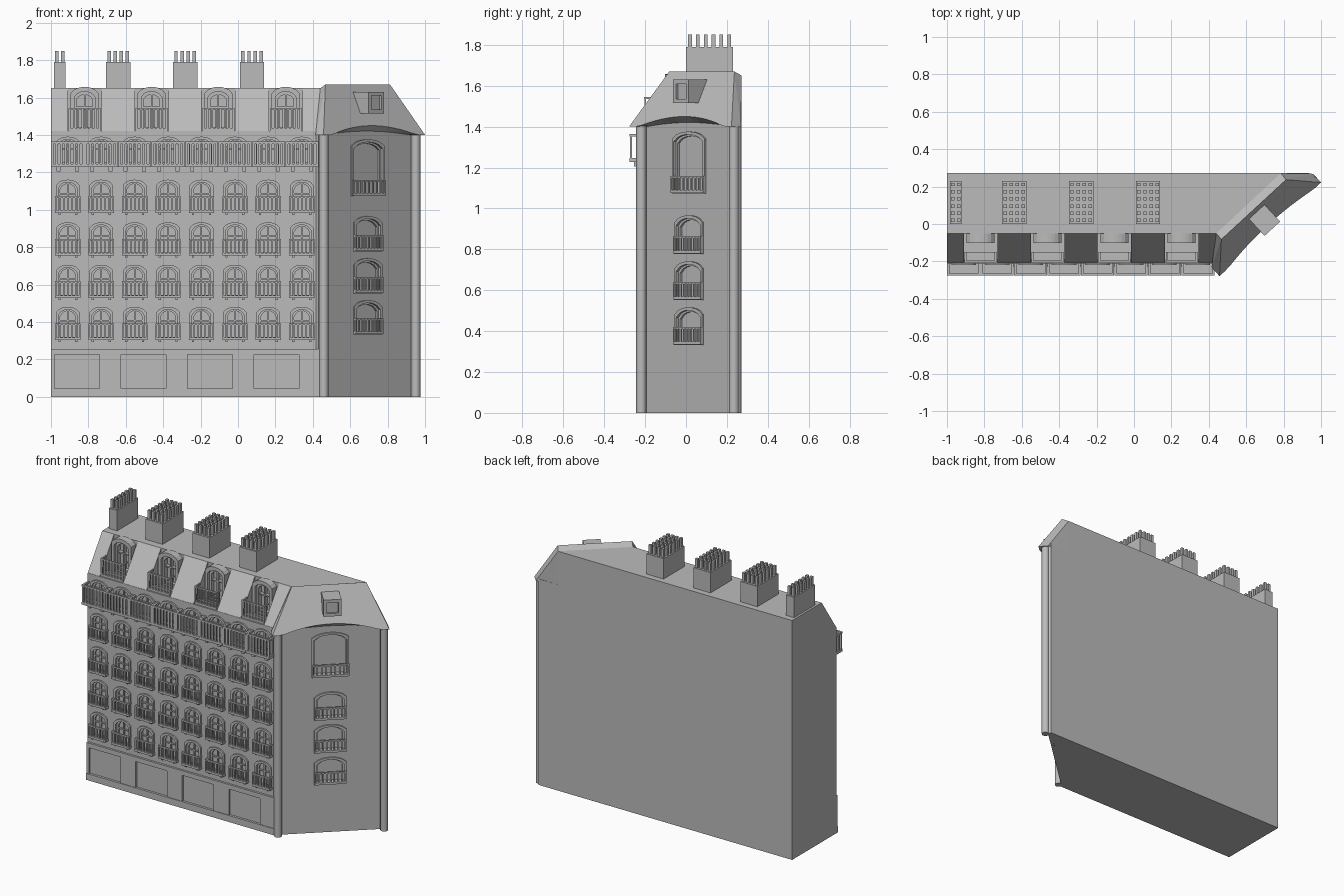
import bpy, bmesh, math
from mathutils import Matrix, Vector

if "Cube" in bpy.data.objects:
    bpy.data.objects.remove(bpy.data.objects["Cube"])

stone = bpy.data.materials.new("stone_grey")
stone.diffuse_color = (0.5, 0.5, 0.5, 1)
stone.use_nodes = True
stone.node_tree.nodes["Principled BSDF"].inputs["Base Color"].default_value = stone.diffuse_color

# ---------- helpers ----------
def frame_matrix(u, w, origin):
    m = Matrix.Identity(4)
    for i, c in enumerate((Vector(u), Vector((0, 0, 1)), Vector(w), Vector(origin))):
        m.col[i][0:3] = c
    return m

def finish(bm, name, smooth=False):
    me = bpy.data.meshes.new(name)
    bm.normal_update()
    bm.to_mesh(me)
    bm.free()
    me.materials.append(stone)
    ob = bpy.data.objects.new(name, me)
    bpy.context.collection.objects.link(ob)
    return ob

def box(bm, M, u0, u1, v0, v1, w0, w1):
    c = Matrix.Translation(((u0 + u1) / 2, (v0 + v1) / 2, (w0 + w1) / 2))
    bmesh.ops.create_cube(bm, size=1, matrix=M @ c @ Matrix.Diagonal((u1 - u0, v1 - v0, w1 - w0, 1)))

def hull(bm, pts):
    bmesh.ops.convex_hull(bm, input=[bm.verts.new(p) for p in pts])

def prism(bm, poly, z0, z1):
    hull(bm, [(x, y, z) for x, y in poly for z in (z0, z1)])

def arch(uc, v0, v1, width, rise, n=8):
    h = width / 2
    pts = [(uc - h, v0), (uc + h, v0)]
    for i in range(n + 1):
        s = 1 - 2 * i / n
        pts.append((uc + h * s, v1 - rise * (1 - math.sqrt(1 - 0.9 * s * s)) / 0.684))
    return pts

def sides(bm, front, back):
    n = len(front)
    for i in range(n):
        j = (i + 1) % n
        bm.faces.new((back[i], back[j], front[j], front[i]))

def verts(bm, M, loop, w):
    return [bm.verts.new(M @ Vector((u, v, w))) for u, v in loop]

def ring(bm, M, outer, inner, w0, w1):
    of, ob_, nf, nb = (verts(bm, M, l, w) for l, w in ((outer, w1), (outer, w0), (inner, w1), (inner, w0)))
    sides(bm, of, ob_)
    sides(bm, nf[::-1], nb[::-1])
    for i in range(len(of)):
        j = (i + 1) % len(of)
        bm.faces.new((of[i], of[j], nf[j], nf[i]))

def pierced_wall(name, M, outer, holes, depth):
    bm = bmesh.new()
    edges, loops = [], []
    for l in [outer] + [h[::-1] for h in holes]:
        f = verts(bm, M, l, 0)
        edges += [bm.edges.new((f[i], f[(i + 1) % len(f)])) for i in range(len(f))]
        loops.append((f, l))
    bmesh.ops.triangle_fill(bm, use_beauty=True, edges=edges)
    w = M.col[2].to_3d()
    bm.normal_update()
    for f in bm.faces:
        if f.normal.dot(w) < 0:
            f.normal_flip()
    for f, l in loops:
        sides(bm, f, verts(bm, M, l, -depth))
    return finish(bm, name)

def railing(bm, M, u0, u1, v0, v1, w0, w1, n, bar=0.008, t=0.01):
    box(bm, M, u0, u1, v0 - t, v0 + t / 2, w0, w1)           # floor
    box(bm, M, u0, u1, v1 - t, v1, w1 - t, w1)               # top rail
    for k in range(n):
        u = u0 + bar / 2 + (u1 - u0 - bar) * k / (n - 1)
        box(bm, M, u - bar / 2, u + bar / 2, v0, v1 - t / 2, w1 - t * 0.9, w1 - t * 0.1)
    for u in (u0, u1 - t):
        box(bm, M, u, u + t, v1 - t, v1, w0, w1 - t)
        box(bm, M, u, u + t, v0, v1, (w0 + w1) / 2 - t, (w0 + w1) / 2)

def window(bm, M, uc, v0, v1, width, rise, cross=True):
    ring(bm, M, arch(uc, v0 - .002, v1 + .006, width + .012, rise), arch(uc, v0 + .004, v1 - .008, width - .016, rise), -.005, .010)
    ring(bm, M, arch(uc, v0, v1, width, rise), arch(uc, v0 + .014, v1 - .016, width - .034, rise), -.02, -.008)
    if cross:
        box(bm, M, uc - .004, uc + .004, v0, v1 - .01, -.02, -.009)
        m = v0 + (v1 - v0) * .6
        box(bm, M, uc - width / 2, uc + width / 2, m - .004, m + .004, -.02, -.010)

# ---------- frames: long front wall and the diagonal corner wall ----------
D, N = Vector((.735, .678, 0)), Vector((.678, -.735, 0))
BACK = .272
MF = frame_matrix((1, 0, 0), (0, -1, 0), (0, -.21, 0))
MC = frame_matrix(D, N, N * .455)
cols = [-.91 + .1787 * i for i in range(8)]
rows = [.305, .53, .757, .985]
dormers = [-.82, -.462, -.105, .255]

# solid core of the building, and the flat roof block
bm = bmesh.new()
prism(bm, [(-1, BACK), (-1, -.19), (.436, -.19), (.936, BACK)], 0, 1.42)
finish(bm, "building_core")
bm = bmesh.new()
prism(bm, [(-1, BACK), (-1, -.05), (.44, -.05), (.785, BACK)], 1.42, 1.65)
finish(bm, "flat_roof")

# front facade with window openings
holes = [arch(u, z, z + .17, .115, .03) for u in cols for z in rows]
holes += [arch(u, 1.24, 1.385, .12, .03) for u in cols]
pierced_wall("front_facade", MF, [(-1, 0), (.46, 0), (.46, 1.42), (-1, 1.42)], holes, .02)

# front windows and their small balconies
bw, bb = bmesh.new(), bmesh.new()
for u in cols:
    for z in rows:
        window(bw, MF, u, z, z + .17, .115, .03)
        railing(bb, MF, u - .0675, u + .0675, z + .008, z + .088, 0, .03, 7)
        for s in (-.045, .045):
            box(bb, MF, u + s - .006, u + s + .006, z - .012, z, 0, .02)
    window(bw, MF, u, 1.24, 1.385, .12, .03)
finish(bw, "front_windows")
finish(bb, "front_balconies")

# long upper balcony in eight bays
bm = bmesh.new()
for i in range(8):
    a = -1 + .179 * i
    railing(bm, MF, a + .001, a + .178, 1.24, 1.365, 0, .066, 8, .013, .012)
    for s in (.04, .139):
        box(bm, MF, a + s - .01, a + s + .01, 1.205, 1.23, 0, .045)
finish(bm, "long_balcony")

# ground floor shop front with recessed panels
bm = bmesh.new()
box(bm, MF, -1, .44, 0, .045, 0, .016)
box(bm, MF, -1, .44, .225, .257, 0, .014)
edges = [-1] + [x + d for x in (-.98, -.625, -.27, .085) for d in (0, .24)] + [.44]
for a, b in zip(edges[::2], edges[1::2]):
    box(bm, MF, a, b, .045, .225, 0, .012)
finish(bm, "shop_front")

# mansard slopes between the dormer slots
bm = bmesh.new()
cuts = [-1] + [d + s for d in dormers for s in (-.09, .09)] + [.455]
for a, b in zip(cuts[::2], cuts[1::2]):
    hull(bm, [(x, y, z) for x in (a, b) for y, z in ((-.208, 1.42), (-.05, 1.65), (-.05, 1.42))])
finish(bm, "mansard_slopes")

# dormer windows with balconies
MD = frame_matrix((1, 0, 0), (0, -1, 0), (0, -.05, 0))
bm, bb = bmesh.new(), bmesh.new()
for u in dormers:
    ring(bm, MD, arch(u, 1.42, 1.657, .15, .035), arch(u, 1.43, 1.632, .11, .03), 0, .052)
    ring(bm, MD, arch(u, 1.425, 1.64, .125, .03), arch(u, 1.44, 1.615, .085, .025), 0, .03)
    box(bm, MD, u - .004, u + .004, 1.43, 1.63, 0, .026)
    box(bm, MD, u - .055, u + .055, 1.545, 1.553, 0, .025)
    railing(bb, MD, u - .085, u + .085, 1.432, 1.545, .1, .155, 8, .010)
finish(bm, "dormer_windows")
finish(bb, "dormer_balconies")

# corner wall with its four windows
TC = .52
corner = [(.335, .51, .19), (.555, .735, .19), (.78, .96, .19), (1.075, 1.37, .225)]
pierced_wall("corner_wall", MC, [(.165, 0), (.87, 0), (.87, 1.43), (.165, 1.43)],
             [arch(TC, a, b, w, .035) for a, b, w in corner], .02)
bm, bb = bmesh.new(), bmesh.new()
for a, b, w in corner:
    window(bm, MC, TC, a, b, w, .035, False)
    railing(bb, MC, TC - w / 2 - .005, TC + w / 2 + .005, a + .01, a + .085, -.01, .02, 9)
finish(bm, "corner_windows")
finish(bb, "corner_railings")

# round columns at both ends of the corner wall
for name, t in (("left_column", .189), ("right_column", .858)):
    bm = bmesh.new()
    p = D * t + N * .472
    bmesh.ops.create_cone(bm, cap_ends=True, segments=12, radius1=.025, radius2=.025, depth=1.41,
                          matrix=Matrix.Translation((p.x, p.y, .705)))
    ob = finish(bm, name)
    bpy.context.view_layer.objects.active = ob
    ob.select_set(True)
    bpy.ops.object.shade_smooth_by_angle(angle=math.radians(40))
    ob.select_set(False)

# corner roof: sloped front with an arched eave, hips and a shallow back slope
def cp(t, n, z):
    p = D * t + N * n
    return bm.verts.new((p.x, min(p.y, BACK), z))

bm = bmesh.new()
K, T0, T1 = 18, .147, .886
low, wall, top = [], [], []
for i in range(K + 1):
    f = i / K
    t = T0 + (T1 - T0) * f
    s = max(0, 1 - ((t - TC) / .31) ** 2)
    z = 1.4 + .05 * s
    low.append(cp(t, .515 - .138 * (z - 1.4) / .27, z))
    wall.append(cp(t, .452, 1.4 + .018 * s))
    top.append(cp(.288 + .47 * f, .377, 1.67))
for i in range(K):
    bm.faces.new((low[i], low[i + 1], top[i + 1], top[i]))
    bm.faces.new((wall[i], wall[i + 1], low[i + 1], low[i]))
bl, br = bm.verts.new((.44, -.05, 1.65)), bm.verts.new((.785, BACK, 1.65))
bm.faces.new((wall[0], low[0], top[0]))
bm.faces.new((wall[0], top[0], bl))
bm.faces.new((low[-1], wall[-1], top[-1]))
bm.faces.new((wall[-1], br, top[-1]))
bm.faces.new(top + [br, bl])
kb = bm.verts.new((.785, BACK, 1.4))
bm.faces.new((wall[-1], kb, br))
finish(bm, "corner_roof")

# small box dormer on the corner roof
bm = bmesh.new()
M0 = frame_matrix(D, N, (0, 0, 0))
box(bm, M0, .47, .583, 1.515, 1.63, .38, .505)
sq = lambda m: [(.47 + m, 1.515 + m), (.583 - m, 1.515 + m), (.583 - m, 1.63 - m), (.47 + m, 1.63 - m)]
ring(bm, M0, sq(0), sq(.02), .505, .52)
finish(bm, "corner_dormer")

# chimney stacks with rows of pots
bs, bp = bmesh.new(), bmesh.new()
I = Matrix.Identity(4)
for x0, x1, n in ((-.985, -.922, 2), (-.705, -.575, 4), (-.348, -.217, 4), (.01, .14, 4)):
    box(bs, I, x0, x1, 0, .23, 1.64, 1.79)
    for i in range(n):
        for j in range(6):
            x, y = x0 + (x1 - x0) * (i + .5) / n, .23 * (j + .5) / 6
            box(bp, I, x - .009, x + .009, y - .009, y + .009, 1.79, 1.85)
finish(bs, "chimney_stacks")
finish(bp, "chimney_pots")
